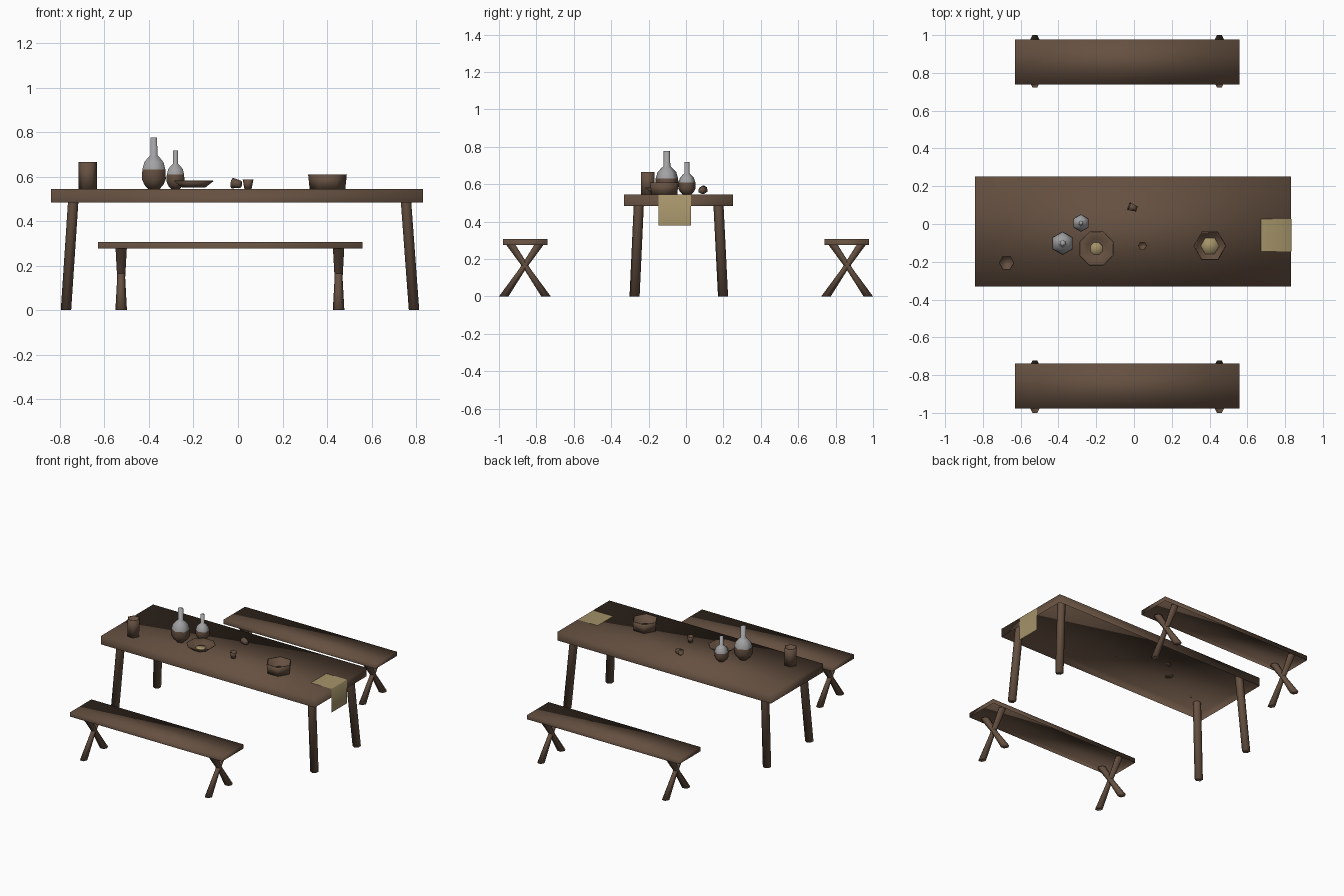
import bpy, math
from mathutils import Vector

if "Cube" in bpy.data.objects:
    bpy.data.objects.remove(bpy.data.objects["Cube"])


def material(name, rgb):
    m = bpy.data.materials.new(name)
    m.diffuse_color = (*rgb, 1)
    m.use_nodes = True
    m.node_tree.nodes["Principled BSDF"].inputs["Base Color"].default_value = m.diffuse_color
    return m


WOOD = material("brown wood", (0.13, 0.08, 0.052))
STRAW = material("straw cloth", (0.37, 0.29, 0.14))
GLASS = material("grey glass", (0.36, 0.36, 0.37))


def make(name, verts, faces, mats, smooth=True):
    me = bpy.data.meshes.new(name)
    me.from_pydata([tuple(v) for v in verts], [], faces)
    for m in mats:
        me.materials.append(m)
    for p in me.polygons:
        p.use_smooth = smooth
    ob = bpy.data.objects.new(name, me)
    bpy.context.collection.objects.link(ob)
    return ob


def board(name, x0, x1, y0, y1, z0, z1):
    """Smooth-shaded board shell, open underneath."""
    v = [(x, y, z) for z in (z0, z1) for y in (y0, y1) for x in (x0, x1)]
    f = [(5, 7, 6, 4), (0, 1, 5, 4), (2, 6, 7, 3), (0, 4, 6, 2), (1, 3, 7, 5)]
    return make(name, v, f, [WOOD])


def rings_to_mesh(name, rings, mats, smooth, top=True):
    n = len(rings[0])
    v = [p for r in rings for p in r]
    f = [tuple(reversed(range(n)))]
    for k in range(len(rings) - 1):
        for i in range(n):
            j = (i + 1) % n
            f.append((k * n + i, k * n + j, (k + 1) * n + j, (k + 1) * n + i))
    if top:
        f.append(tuple(range((len(rings) - 1) * n, len(rings) * n)))
    return make(name, v, f, mats, smooth)


def lathe(name, profile, n, loc, mats, turn=0.0, smooth=True):
    """Closed turned shape from (radius, height) pairs."""
    rings = [[(r * math.cos(turn + 2 * math.pi * i / n), r * math.sin(turn + 2 * math.pi * i / n), z)
              for i in range(n)] for r, z in profile]
    ob = rings_to_mesh(name, rings, mats, smooth)
    ob.location = loc
    return ob


def strut(name, a, b, radii, turn, ys=1.0, n=6):
    """Leg from a to b with horizontal cross-sections."""
    a, b = Vector(a), Vector(b)
    rings = []
    for k, r in enumerate(radii):
        c = a.lerp(b, k / (len(radii) - 1))
        rings.append([(c.x + r * math.cos(2 * math.pi * (i + turn) / n),
                       c.y + ys * r * math.sin(2 * math.pi * (i + turn) / n), c.z) for i in range(n)])
    return rings_to_mesh(name, rings, [WOOD], True, False)


# Table
TOP = 0.544
board("table_top", -0.841, 0.832, -0.331, 0.251, 0.484, TOP)
for xb, xt in ((-0.773, -0.737), (0.791, 0.751)):
    for yb, yt in ((-0.275, -0.25), (0.198, 0.171)):
        strut("table_leg", (xb, yb, 0), (xt, yt, TOP - 0.002), (0.027, 0.027), 0.5)

# Benches with crossed legs
for s in (-1, 1):
    yc = s * 0.8585
    board("bench_seat", -0.63, 0.559, yc - 0.119, yc + 0.119, 0.276, 0.307)
    for x in (-0.525, 0.452):
        for d in (-1, 1):
            yl = s * 0.8615
            strut("bench_leg", (x, yl + d * 0.113, 0), (x, yl - d * 0.085, 0.29),
                  (0.026, 0.018, 0.026), 0, 1.13)

# Bottles: brown liquid below, grey glass above
bottle = [(0.028, -0.002), (0.05, 0.02), (0.062, 0.045), (0.06, 0.087), (0.05, 0.12),
          (0.03, 0.142), (0.018, 0.152), (0.017, 0.232)]
for name, loc, s in (("large_bottle", (-0.378, -0.102, TOP), 1.0),
                     ("small_bottle", (-0.281, 0.005, TOP), 0.75)):
    ob = lathe(name, bottle, 6, loc, [GLASS, WOOD], math.pi / 2)
    ob.scale = (s, s, s)
    for p in ob.data.polygons:
        p.material_index = 1 if p.center.z < 0.08 else 0

# Tall mug
lathe("tall_mug", [(0.041, 0), (0.041, 0.122), (0.037, 0.122), (0.037, 0.006)],
      6, (-0.675, -0.205, TOP), [WOOD])

# Plate with food
lathe("plate", [(0.055, 0.006), (0.097, 0.036), (0.093, 0.038), (0.052, 0.012)],
      8, (-0.199, -0.13, TOP), [WOOD], math.pi / 8)
lathe("plate_food", [(0.036, 0.01), (0.034, 0.015)], 8, (-0.199, -0.13, TOP), [STRAW], math.pi / 8)

# Small cups, one upright and one tipped over
cup = [(0.016, 0), (0.024, 0.042), (0.021, 0.042), (0.014, 0.005)]
lathe("small_cup", cup, 6, (0.045, -0.115, TOP), [WOOD])
tipped = lathe("tipped_cup", cup, 6, (0.013, 0.08, TOP + 0.021), [WOOD])
tipped.rotation_euler = (0, math.radians(-82), math.radians(-20))

# Large bowl with contents
lathe("large_bowl", [(0.08, 0), (0.087, 0.065), (0.081, 0.065), (0.075, 0.01)],
      6, (0.402, -0.116, TOP), [WOOD])
lathe("bowl_contents", [(0.05, 0.008), (0.048, 0.015)], 6, (0.402, -0.116, TOP), [STRAW])

# Cloth hanging over the table end, a single thin sheet
path = [(0.673, TOP + 0.002), (0.829, TOP + 0.002), (0.835, TOP - 0.003), (0.835, 0.379)]
v = [(x, y, z) for y in (-0.146, 0.027) for x, z in path]
n = len(path)
make("cloth", v, [(i, i + 1, n + i + 1, n + i) for i in range(n - 1)], [STRAW])
